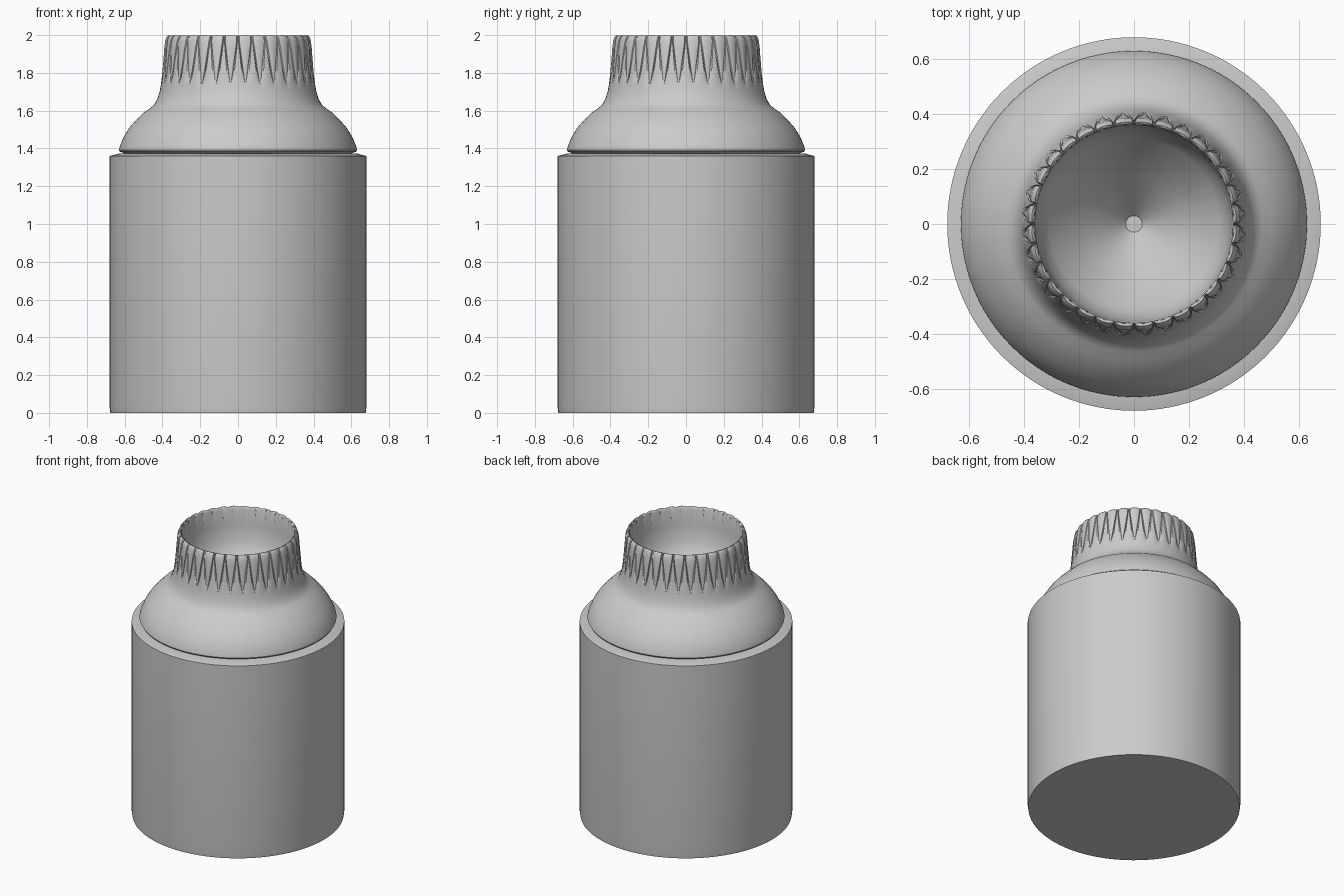
import bpy, bmesh, math

cube = bpy.data.objects.get("Cube")
if cube:
    bpy.data.objects.remove(cube, do_unlink=True)

grey = bpy.data.materials.new("light grey")
grey.use_nodes = True
grey.diffuse_color = (0.6, 0.6, 0.6, 1)
grey.node_tree.nodes["Principled BSDF"].inputs["Base Color"].default_value = (0.6, 0.6, 0.6, 1)


def build(name, rings, cap_first=True, cap_last=True):
    """Skin a stack of equal-length rings of points into one smooth object."""
    bm = bmesh.new()
    loops = [[bm.verts.new(p) for p in ring] for ring in rings]
    n = len(loops[0])
    for a, b in zip(loops, loops[1:]):
        for i in range(n):
            j = (i + 1) % n
            bm.faces.new((a[i], a[j], b[j], b[i]))
    if cap_first:
        bm.faces.new(loops[0][::-1])
    if cap_last:
        bm.faces.new(loops[-1])
    mesh = bpy.data.meshes.new(name)
    bm.to_mesh(mesh)
    bm.free()
    mesh.materials.append(grey)
    obj = bpy.data.objects.new(name, mesh)
    bpy.context.collection.objects.link(obj)
    bpy.ops.object.select_all(action='DESELECT')
    obj.select_set(True)
    bpy.context.view_layer.objects.active = obj
    bpy.ops.object.shade_smooth_by_angle(angle=math.radians(35))


def circle(r, z, n=128):
    return [(r * math.cos(math.tau * i / n), r * math.sin(math.tau * i / n), z) for i in range(n)]


# Cylindrical body with a slightly sloped shoulder
build("body", [circle(r, z) for r, z in
               [(0.676, 0), (0.68, 0.03), (0.68, 1.36), (0.63, 1.373), (0.6, 1.373)]])

# Domed shoulder and neck, ribbed near the mouth
TEETH = 32
RIB_BOTTOM, RIB_TOP = 1.74, 1.97
PITCH = math.tau / TEETH


def ribbed_ring(r, z, rib):
    """rib runs from 0 (plain ring) to 1 (ribs touching); centre of each rib sits mid-pitch."""
    w = 0.06 + 0.86 * rib
    depth = min(1, rib * 4)
    half = [(0, 0), (0.5 * w, 0.001), (0.88 * w, 0.004), (w, 0.013),
            (w + 0.3 * (1 - w), 0.008 * rib)]
    columns = [(-u, d) for u, d in half[:0:-1]] + half + [(1, 0.008 * rib)]
    ring = []
    for k in range(TEETH):
        for u, d in columns:
            a = PITCH * (k + 0.5 + u / 2)
            rr = r - d * depth
            drop = 0.8 * d if z > RIB_TOP else 0
            ring.append((rr * math.cos(a), rr * math.sin(a), z - drop))
    return ring


outer = [(0.6, 1.373), (0.612, 1.378), (0.625, 1.383), (0.63, 1.392), (0.625, 1.415),
         (0.603, 1.465), (0.575, 1.51), (0.54, 1.55), (0.5, 1.59), (0.465, 1.613),
         (0.443, 1.633), (0.427, 1.663), (0.415, 1.7), (0.408, 1.74), (0.404, 1.78),
         (0.4, 1.83), (0.396, 1.88), (0.392, 1.93), (0.387, 1.97), (0.381, 1.99), (0.373, 2.0)]
# Mouth lip, inner wall and conical floor
inner = [(0.365, 1.997), (0.36, 1.98), (0.355, 1.88), (0.345, 1.76),
         (0.31, 1.69), (0.17, 1.54), (0.03, 1.39)]

rings = []
for r, z in outer:
    rib = min(1, max(0, (z - RIB_BOTTOM) / (RIB_TOP - RIB_BOTTOM)))
    rings.append(ribbed_ring(r, z, rib))
rings += [ribbed_ring(r, z, 0) for r, z in inner]
build("shoulder_and_ribbed_neck", rings)
